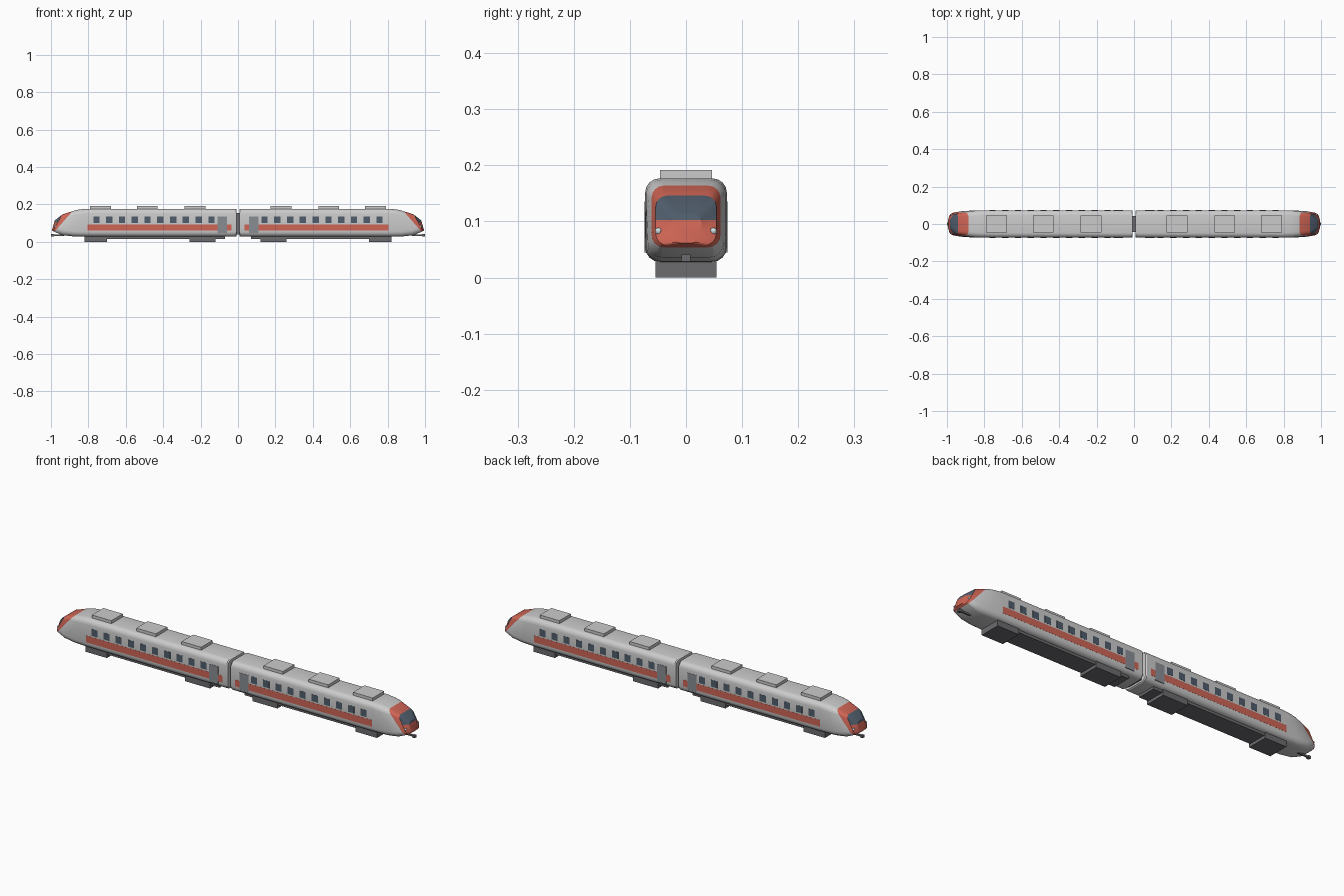
import bpy, bmesh, math
from mathutils import Vector

if "Cube" in bpy.data.objects:
    bpy.data.objects.remove(bpy.data.objects["Cube"])


def material(name, rgb):
    m = bpy.data.materials.new(name)
    m.diffuse_color = (*rgb, 1)
    m.use_nodes = True
    m.node_tree.nodes["Principled BSDF"].inputs["Base Color"].default_value = m.diffuse_color
    return m


GREY = material("light_grey", (0.62, 0.62, 0.61))
RED = material("red", (0.62, 0.13, 0.09))
GLASS = material("dark_glass", (0.08, 0.11, 0.15))
DOOR = material("door_grey", (0.25, 0.27, 0.29))
DARK = material("under_grey", (0.15, 0.15, 0.16))
LAMP = material("lamp", (0.65, 0.75, 0.8))


def finish(name, bm, mats, mirror_x=True, mirror_y=False):
    bmesh.ops.recalc_face_normals(bm, faces=bm.faces)
    me = bpy.data.meshes.new(name)
    bm.to_mesh(me)
    bm.free()
    for m in mats:
        me.materials.append(m)
    ob = bpy.data.objects.new(name, me)
    bpy.context.collection.objects.link(ob)
    if mirror_x or mirror_y:
        mod = ob.modifiers.new("mirror", 'MIRROR')
        mod.use_axis = (mirror_x, mirror_y, False)
        mod.use_mirror_merge = False
    return ob


def add_box(bm, x, y, z):
    vs = bmesh.ops.create_cube(bm, size=1)["verts"]
    for v in vs:
        v.co = Vector([(a + b) / 2 + c * (b - a) for c, (a, b) in zip(v.co, (x, y, z))])


def boxes(name, spans, mat, **kw):
    bm = bmesh.new()
    for s in spans:
        add_box(bm, *s)
    return finish(name, bm, [mat], **kw)


def ring(bm, xt, xb, hw, zb, zt, r, seg=4):
    # Rounded rectangle section, raked from xt at the top to xb at the bottom
    rad = r * min(hw, (zt - zb) / 2)
    out = []
    for k, (sy, sz) in enumerate([(1, 1), (-1, 1), (-1, -1), (1, -1)]):
        for i in range(seg + 1):
            a = math.pi / 2 * (k + i / seg)
            y = sy * (hw - rad) + rad * math.cos(a)
            z = (zt - rad if sz > 0 else zb + rad) + rad * math.sin(a)
            t = (z - zb) / (zt - zb)
            out.append(bm.verts.new((xb + (xt - xb) * t, y, z)))
    return out


# Car body: lofted shell with raked nose
bm = bmesh.new()
sections = [
    (0.007, 0.007, 0.070, 0.031, 0.174, 0.36),
    (0.012, 0.012, 0.073, 0.028, 0.177, 0.36),
    (0.805, 0.805, 0.073, 0.028, 0.177, 0.36),
    (0.840, 0.880, 0.0715, 0.029, 0.174, 0.38),
    (0.865, 0.940, 0.068, 0.036, 0.170, 0.40),
    (0.885, 0.982, 0.0615, 0.054, 0.164, 0.40),
    (0.940, 0.989, 0.054, 0.058, 0.146, 0.45),
    (0.980, 0.995, 0.028, 0.062, 0.114, 0.65),
]
rings = [ring(bm, *s) for s in sections]
bm.faces.new(rings[0])
for j, (a, b) in enumerate(zip(rings, rings[1:])):
    for i in range(len(a)):
        n = (i + 1) % len(a)
        f = bm.faces.new((a[i], a[n], b[n], b[i]))
        f.material_index = {5: 1, 6: 2}.get(j, 0)
bm.faces.new(rings[-1]).material_index = 2
# Split the nose so the windscreen has a level lower edge
glass = [f for f in bm.faces if f.material_index == 2]
geom = glass + list({e for f in glass for e in f.edges}) + list({v for f in glass for v in f.verts})
bmesh.ops.bisect_plane(bm, geom=geom, plane_co=(0, 0, 0.103), plane_no=(0, 0, 1))
for f in bm.faces:
    if f.material_index == 2 and f.calc_center_median().z < 0.103:
        f.material_index = 1
body = finish("car_body", bm, [GREY, RED, GLASS])
bpy.context.view_layer.objects.active = body
body.select_set(True)
bpy.ops.object.shade_smooth_by_angle(angle=math.radians(25))

# Side stripe, windows and doors on both sides
boxes("side_stripe", [((0.035, 0.805), (0.070, 0.0735), (0.060, 0.094))], RED, mirror_y=True)
boxes("windows", [((x - 0.017, x + 0.017), (0.070, 0.0737), (0.101, 0.136))
                  for x in [0.142 + 0.0683 * i for i in range(10)]], GLASS, mirror_y=True)
boxes("doors", [((0.060, 0.110), (0.066, 0.0743), (0.045, 0.136))], DOOR, mirror_y=True)

# Roof equipment
boxes("roof_units", [((x - 0.055, x + 0.055), (-0.046, 0.046), (0.172, 0.192))
                     for x in (0.23, 0.485, 0.735)], GREY)

# Underframe and bogies
boxes("underframe", [((0.07, 0.78), (-0.048, 0.048), (0.015, 0.032))], DARK)
boxes("bogies", [((a, b), (-0.054, 0.054), (0.0, 0.030))
                 for a, b in ((0.12, 0.26), (0.70, 0.82))], DARK)

# Gangway between the cars
boxes("gangway", [((-0.012, 0.012), (-0.042, 0.042), (0.04, 0.155))], DARK, mirror_x=False)

# Couplers at the ends
boxes("couplers", [((0.93, 0.99), (-0.004, 0.004), (0.032, 0.040)),
                   ((0.985, 1.0), (-0.008, 0.008), (0.029, 0.041))], DARK)

# Headlights
bm = bmesh.new()
bmesh.ops.create_uvsphere(bm, u_segments=12, v_segments=8, radius=0.006)
bmesh.ops.translate(bm, verts=bm.verts, vec=(0.977, 0.049, 0.083))
finish("headlights", bm, [LAMP], mirror_y=True)
